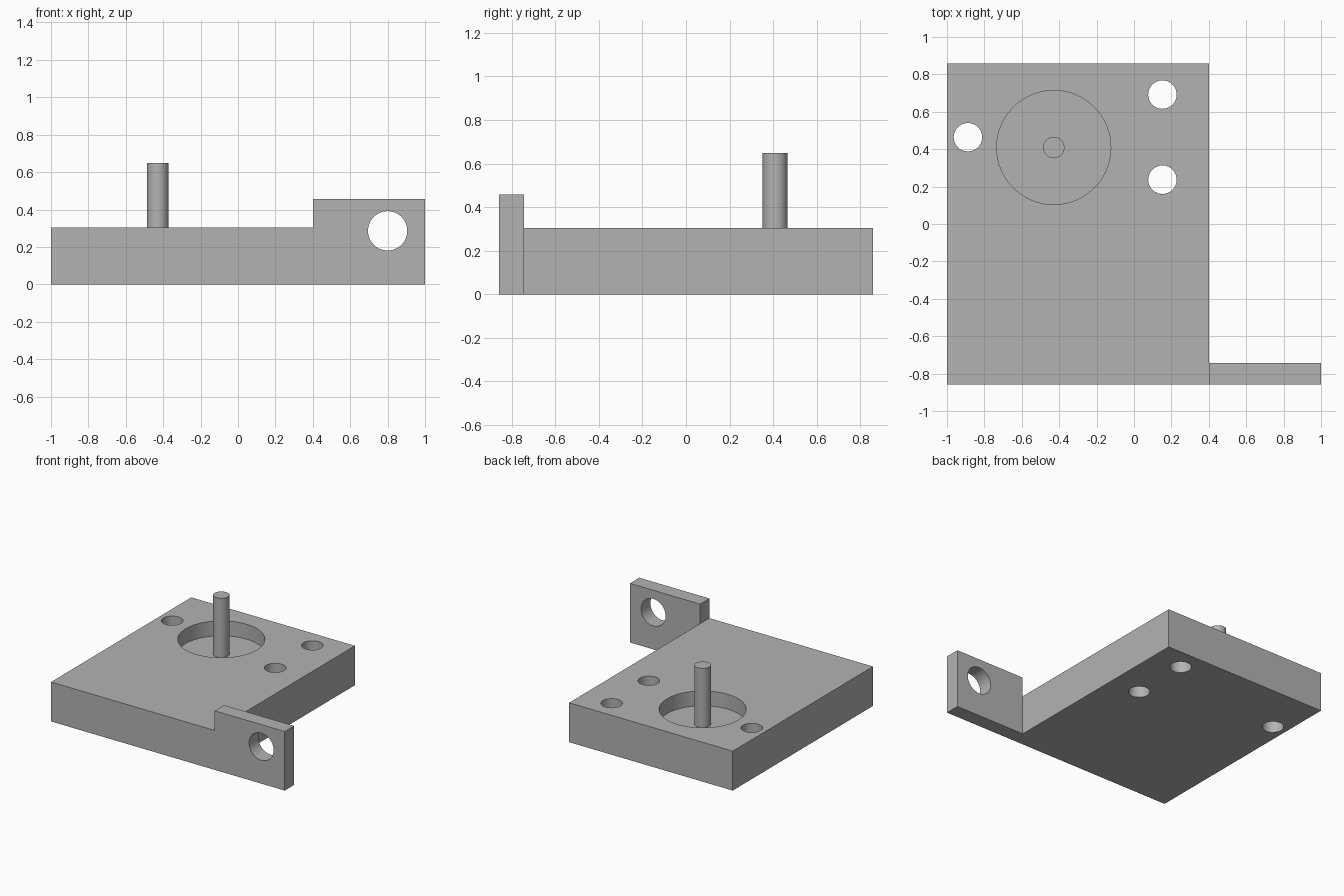
import bpy
import math

cube = bpy.data.objects.get("Cube")
if cube:
    bpy.data.objects.remove(cube, do_unlink=True)

# Main dimensions
HALF_Y = 0.857
BASE_X = 0.4
BASE_TOP = 0.305
TAB_TOP = 0.457
TAB_DEPTH = 0.114
POCKET_FLOOR = 0.19
PIN_XY = (-0.429, 0.409)
PIN_TOP = 0.648

grey = bpy.data.materials.new("light grey metal")
grey.use_nodes = True
COLOUR = (0.45, 0.45, 0.45, 1)
grey.diffuse_color = COLOUR
grey.node_tree.nodes["Principled BSDF"].inputs["Base Color"].default_value = COLOUR


def finish(name):
    obj = bpy.context.object
    obj.name = name
    obj.data.materials.append(grey)
    return obj


def box(name, low, high):
    """Box between two opposite corners."""
    centre = [(a + b) / 2 for a, b in zip(low, high)]
    bpy.ops.mesh.primitive_cube_add(size=1, location=centre)
    bpy.context.object.scale = [b - a for a, b in zip(low, high)]
    bpy.ops.object.transform_apply(location=True, rotation=True, scale=True)
    return finish(name)


def cylinder(name, radius, centre, length, tilt=0):
    bpy.ops.mesh.primitive_cylinder_add(vertices=64, radius=radius, depth=length,
                                        location=centre, rotation=(tilt, 0, 0))
    bpy.ops.object.transform_apply(location=True, rotation=True, scale=True)
    return finish(name)


def combine(target, tool, operation):
    """Apply a boolean to the target and discard the tool."""
    mod = target.modifiers.new(tool.name, 'BOOLEAN')
    mod.operation = operation
    mod.solver = 'EXACT'
    mod.object = tool
    bpy.ops.object.select_all(action='DESELECT')
    bpy.context.view_layer.objects.active = target
    target.select_set(True)
    bpy.ops.object.modifier_apply(modifier=mod.name)
    bpy.data.objects.remove(tool, do_unlink=True)


# Base block with the raised side tab
base = box("base_plate", (-1, -HALF_Y, 0), (BASE_X, HALF_Y, BASE_TOP))
tab = box("side_tab", (BASE_X, -HALF_Y, 0), (1, -HALF_Y + TAB_DEPTH, TAB_TOP))
combine(base, tab, 'UNION')

# Blind round pocket
pocket_height = 0.3
combine(base, cylinder("pocket_cutter", 0.305,
                       (*PIN_XY, POCKET_FLOOR + pocket_height / 2), pocket_height),
        'DIFFERENCE')

# Three through holes around the pocket
for x, y in ((-0.888, 0.464), (0.152, 0.692), (0.152, 0.237)):
    combine(base, cylinder("hole_cutter", 0.076, (x, y, 0.15), 1), 'DIFFERENCE')

# Cross hole through the tab
combine(base, cylinder("tab_hole_cutter", 0.105,
                       (0.8, -HALF_Y + TAB_DEPTH / 2, 0.286), 0.5, math.pi / 2),
        'DIFFERENCE')

# Pin standing on the pocket floor
pin = cylinder("centre_pin", 0.057, (*PIN_XY, (POCKET_FLOOR + PIN_TOP) / 2),
               PIN_TOP - POCKET_FLOOR)

# Round walls smooth, edges crisp
for obj in (base, pin):
    bpy.ops.object.select_all(action='DESELECT')
    bpy.context.view_layer.objects.active = obj
    obj.select_set(True)
    bpy.ops.object.shade_smooth_by_angle(angle=math.radians(30))
